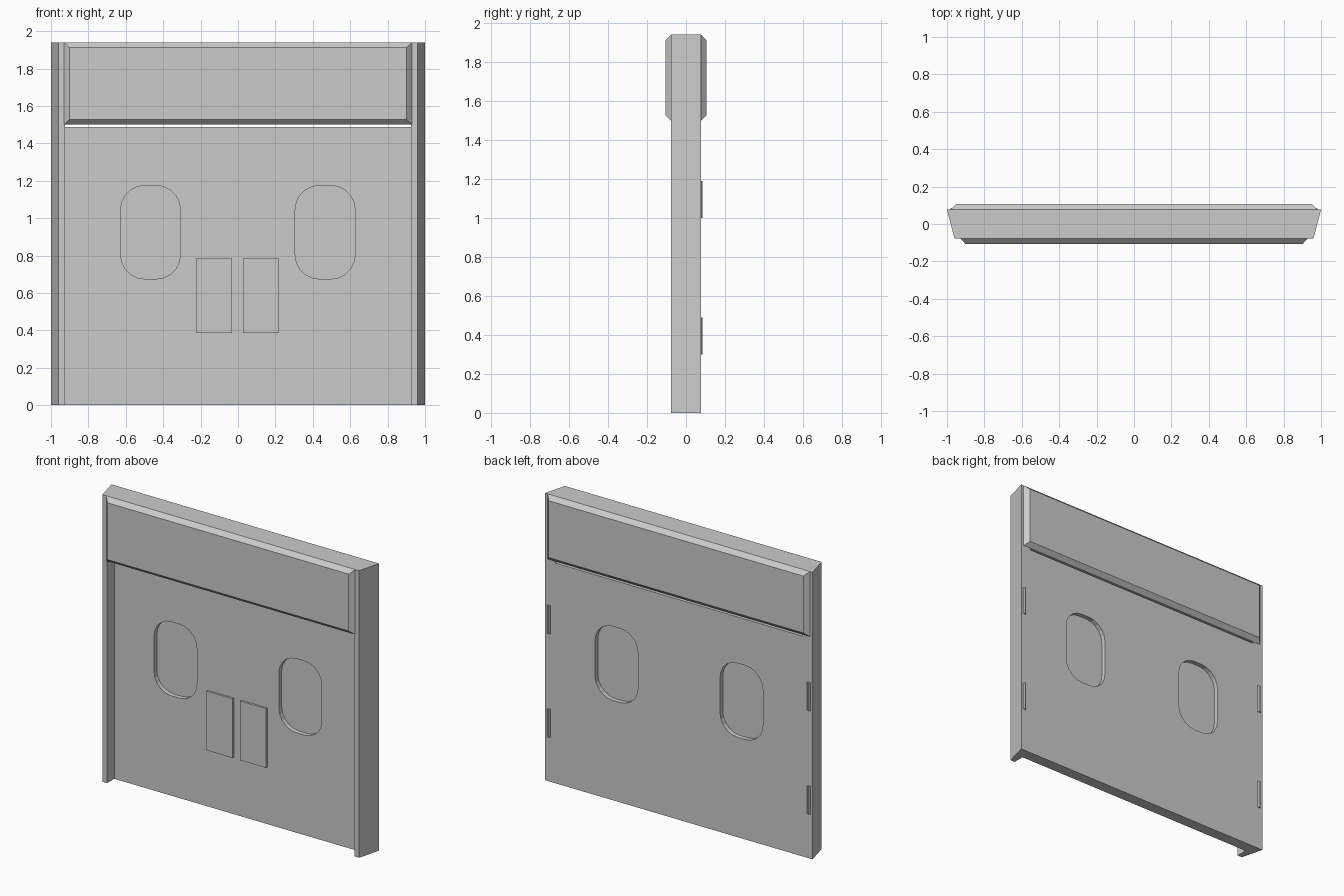
import bpy, bmesh, math

if "Cube" in bpy.data.objects:
    bpy.data.objects.remove(bpy.data.objects["Cube"])

H, Y, LIP, TOP = 1.94, 0.077, 0.925, 1.5


def prism(name, pts, lo, hi, axis="z"):
    """Extrude a closed 2D outline: (x, y) along z, or (x, z) along y."""
    bm = bmesh.new()
    put = lambda p, d: (p[0], p[1], d) if axis == "z" else (p[0], d, p[1])
    a = [bm.verts.new(put(p, lo)) for p in pts]
    b = [bm.verts.new(put(p, hi)) for p in pts]
    bm.faces.new(a)
    bm.faces.new(b)
    for i in range(len(pts)):
        j = (i + 1) % len(pts)
        bm.faces.new((a[i], a[j], b[j], b[i]))
    return finish(name, bm)


def finish(name, bm):
    bmesh.ops.recalc_face_normals(bm, faces=bm.faces)
    me = bpy.data.meshes.new(name)
    bm.to_mesh(me)
    bm.free()
    ob = bpy.data.objects.new(name, me)
    bpy.context.collection.objects.link(ob)
    return ob


def rect(x0, x1, y0, y1):
    return [(x0, y0), (x1, y0), (x1, y1), (x0, y1)]


def rounded(cx, cz, w, h, r, n=5):
    pts = []
    for k, (sx, sz) in enumerate([(1, 1), (-1, 1), (-1, -1), (1, -1)]):
        for i in range(n + 1):
            t = math.radians(90 * (k + i / n))
            pts.append((cx + sx * (w / 2 - r) + r * math.cos(t),
                        cz + sz * (h / 2 - r) + r * math.sin(t)))
    return pts


def cut(ob, cutter):
    cutter.hide_render = True
    m = ob.modifiers.new("cut", "BOOLEAN")
    m.operation, m.solver, m.object = "DIFFERENCE", "EXACT", cutter
    bpy.context.view_layer.objects.active = ob
    bpy.ops.object.modifier_apply(modifier=m.name)
    bpy.data.objects.remove(cutter, do_unlink=True)


# Wall slab with slanted sides, recessed front and a gap under the header
wall = prism("wall_frame", [(-0.96, -Y), (0.96, -Y), (1, Y), (-1, Y)], 0, H)
cut(wall, prism("recess_cutter", rect(-LIP, LIP, -0.2, 0.0), -0.1, TOP))
cut(wall, prism("gap_cutter", rect(-LIP, LIP, -0.2, 0.2), 1.488, TOP))

# Window openings with recessed panes
glass = bpy.data.materials.new("pane_grey")
glass.diffuse_color = (0.9, 0.9, 0.9, 1)
glass.use_nodes = True
glass.node_tree.nodes["Principled BSDF"].inputs["Base Color"].default_value = glass.diffuse_color
for side, cx in (("left", -0.468), ("right", 0.466)):
    outline = rounded(cx, 0.925, 0.32, 0.5, 0.13)
    cut(wall, prism("window_cutter", outline, -0.2, 0.2, "y"))
    pane = prism("window_pane_" + side, outline, 0.03, 0.047, "y")
    pane.data.materials.append(glass)

# Chamfered header panels on the front and back
for name, s, w in (("front", -1, 0.93), ("back", 1, 0.98)):
    bm = bmesh.new()
    o = [bm.verts.new((x, s * Y, z)) for x, z in rect(-w, w, TOP, H)]
    c = 0.028
    i = [bm.verts.new((x, s * 0.106, z))
         for x, z in rect(-w + c, w - c, TOP + c, H - c)]
    bm.faces.new(i)
    for k in range(4):
        j = (k + 1) % 4
        bm.faces.new((o[k], o[j], i[j], i[k]))
    header = finish("header_panel_" + name, bm)
    if header.data.polygons[0].normal.y * s < 0:
        header.data.flip_normals()

# Two raised plates on the recessed front
for side, x in (("left", -0.225), ("right", 0.026)):
    prism("front_plate_" + side, rect(x, x + 0.194, 0.385, 0.785),
          -0.014, 0.01, "y")

# Hinge barrels along both back edges
for side, sx in (("left", -1), ("right", 1)):
    for level, z in (("lower", 0.3), ("upper", 1.0)):
        ring = [(sx * 0.972 + 0.0125 * math.cos(math.tau * (k + 0.5) / 8),
                 0.074 + 0.0125 * math.sin(math.tau * (k + 0.5) / 8))
                for k in range(8)]
        prism(f"hinge_{level}_{side}", ring, z, z + 0.19)
